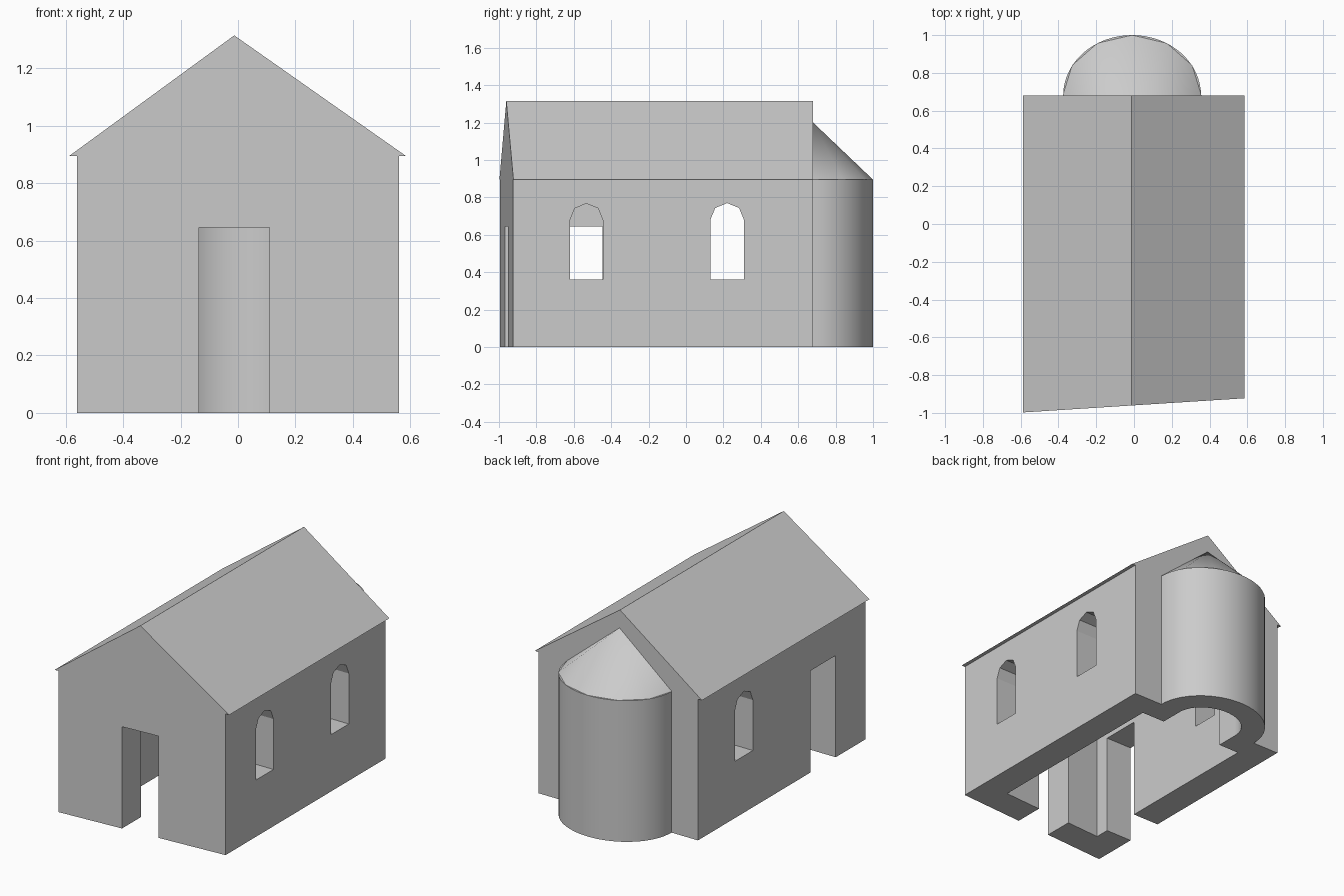
import bpy, bmesh, math

if "Cube" in bpy.data.objects:
    bpy.data.objects.remove(bpy.data.objects["Cube"])

stone = bpy.data.materials.new("pale grey")
stone.diffuse_color = (0.6, 0.6, 0.6, 1)
stone.use_nodes = True
stone.node_tree.nodes["Principled BSDF"].inputs["Base Color"].default_value = stone.diffuse_color

EAVE, BACK = 0.895, 0.68


def front_y(x):
    """The front wall is slightly skewed."""
    return -0.96 + 0.0638 * x


def finish(name, bm, smooth=False):
    bmesh.ops.recalc_face_normals(bm, faces=bm.faces)
    me = bpy.data.meshes.new(name)
    bm.to_mesh(me)
    bm.free()
    me.materials.append(stone)
    ob = bpy.data.objects.new(name, me)
    bpy.context.collection.objects.link(ob)
    if smooth:
        bpy.ops.object.select_all(action='DESELECT')
        ob.select_set(True)
        bpy.context.view_layer.objects.active = ob
        bpy.ops.object.shade_smooth_by_angle(angle=math.radians(40))
    return ob


def prism(name, points, offset, smooth=False):
    """Extrude a closed 3D outline along an offset."""
    bm = bmesh.new()
    face = bm.faces.new([bm.verts.new(p) for p in points])
    ext = bmesh.ops.extrude_face_region(bm, geom=[face])
    moved = [g for g in ext["geom"] if isinstance(g, bmesh.types.BMVert)]
    bmesh.ops.translate(bm, verts=moved, vec=offset)
    return finish(name, bm, smooth)


def plan(name, pts, z0, z1, smooth=False):
    return prism(name, [(x, y, z0) for x, y in pts], (0, 0, z1 - z0), smooth)


def box(name, x0, x1, y0, y1, z0, z1):
    return plan(name, [(x0, y0), (x1, y0), (x1, y1), (x0, y1)], z0, z1)


def arc(rx, ry, n):
    """Half ellipse bulging out of the back wall."""
    return [(-0.01 + rx * math.cos(math.pi * i / n),
             BACK + ry * math.sin(math.pi * i / n)) for i in range(n + 1)]


def arched(name, y0, y1, x0, x1):
    """Window cutter with a four-sided arch."""
    r, c, spring = (y1 - y0) / 2, (y0 + y1) / 2, 0.68
    pts = [(x0, y0, 0.36), (x0, y1, 0.36)]
    pts += [(x0, c + r * math.cos(math.pi * i / 4),
             spring + r * math.sin(math.pi * i / 4)) for i in range(5)]
    return prism(name, pts, (x1 - x0, 0, 0))


# Nave walls
w = 0.56
walls = plan("nave_walls", [(-w, front_y(-w)), (w, front_y(w)), (w, BACK), (-w, BACK)], 0, EAVE)

# Hollow interior, doors, windows and apse opening
i = 0.375
cutters = [
    plan("nave_space", [(-i, front_y(-i) + 0.19), (i, front_y(i) + 0.19),
                        (i, 0.53), (-i, 0.53)], -0.1, 1.0),
    box("apse_opening", -0.23, 0.21, 0.45, 0.8, -0.1, 1.0),
    box("front_door_cut", -0.135, 0.11, -1.2, -0.7, -0.1, 0.645),
    box("side_door_cut", -0.8, -0.3, -0.70, -0.447, -0.1, 0.645),
    arched("front_window_cut", -0.62, -0.445, 0.3, 0.8),
    arched("rear_windows_cut", 0.13, 0.31, -0.8, 0.8),
]
bpy.context.view_layer.objects.active = walls
for c in cutters:
    m = walls.modifiers.new(c.name, 'BOOLEAN')
    m.operation, m.solver, m.object = 'DIFFERENCE', 'EXACT', c
    bpy.ops.object.modifier_apply(modifier=m.name)
    bpy.data.objects.remove(c)

# Gabled roof with small eaves, flush with both ends
bm = bmesh.new()
section = [(-0.588, EAVE), (0.585, EAVE), (-0.013, 1.315)]
front = [bm.verts.new((x, front_y(x), z)) for x, z in section]
back = [bm.verts.new((x, BACK, z)) for x, z in section]
bm.faces.new(front)
bm.faces.new(back)
for k in range(3):
    n = (k + 1) % 3
    bm.faces.new((front[k], front[n], back[n], back[k]))
finish("nave_roof", bm)

# Rounded apse wall
plan("apse_wall", arc(0.365, 0.32, 32) + arc(0.22, 0.18, 32)[::-1], 0, EAVE, True)

# Half-cone apse roof
bm = bmesh.new()
rim = [bm.verts.new((x, y, EAVE)) for x, y in arc(0.367, 0.32, 6)]
tip = bm.verts.new((-0.01, BACK, 1.2))
for a, b in zip(rim, rim[1:]):
    bm.faces.new((a, b, tip))
bm.faces.new((rim[-1], rim[0], tip))
bm.faces.new(rim)
finish("apse_roof", bm, True)
